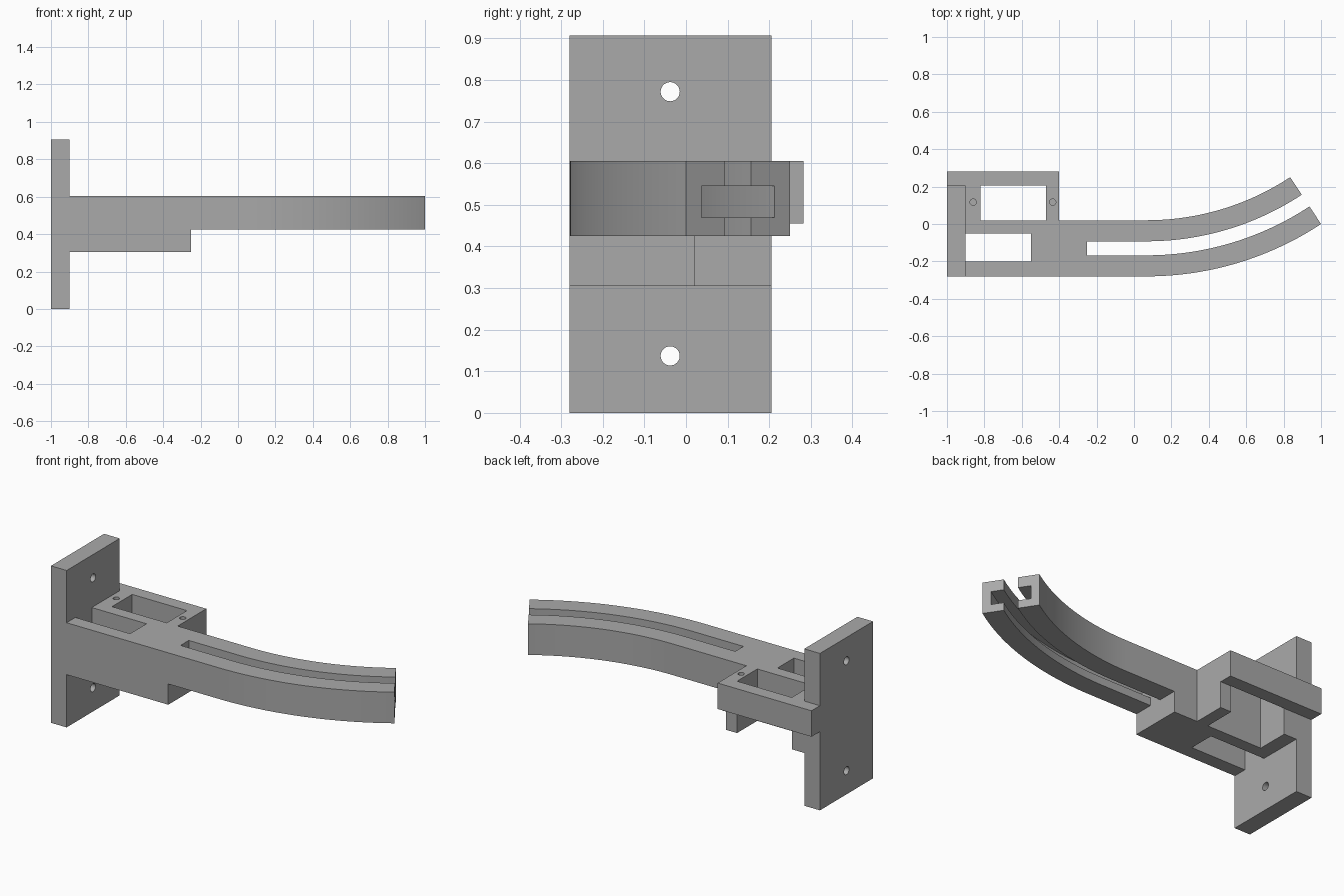
import bpy, bmesh, math
from mathutils import Matrix, Vector

if "Cube" in bpy.data.objects:
    bpy.data.objects.remove(bpy.data.objects["Cube"], do_unlink=True)

GREY = (0.4, 0.4, 0.4, 1.0)
grey = bpy.data.materials.new("plain grey")
grey.use_nodes = True
grey.diffuse_color = GREY
grey.node_tree.nodes["Principled BSDF"].inputs["Base Color"].default_value = GREY

# Shared levels and edges
TOP, ARM_LOW, BLOCK_LOW = 0.605, 0.425, 0.305
FRONT, WIDTH = -0.28, 0.30
BACK = FRONT + WIDTH
PLATE_BACK = 0.205


def finish(name, bm):
    bmesh.ops.recalc_face_normals(bm, faces=bm.faces)
    mesh = bpy.data.meshes.new(name)
    bm.to_mesh(mesh)
    bm.free()
    mesh.materials.append(grey)
    obj = bpy.data.objects.new(name, mesh)
    bpy.context.collection.objects.link(obj)
    return obj


def box(name, x, y, z):
    bm = bmesh.new()
    size = [b - a for a, b in (x, y, z)]
    mid = [(a + b) / 2 for a, b in (x, y, z)]
    bmesh.ops.create_cube(bm, size=1, matrix=Matrix.Translation(mid) @ Matrix.Diagonal(size + [1]))
    return finish(name, bm)


def rod(name, centre, radius, length, axis):
    bm = bmesh.new()
    turn = Matrix.Rotation(math.pi / 2, 4, 'Y') if axis == 'X' else Matrix()
    bmesh.ops.create_cone(bm, cap_ends=True, segments=32, radius1=radius, radius2=radius,
                          depth=length, matrix=Matrix.Translation(centre) @ turn)
    return finish(name, bm)


def activate(obj):
    bpy.ops.object.select_all(action='DESELECT')
    obj.select_set(True)
    bpy.context.view_layer.objects.active = obj


def cut(obj, cutter):
    mod = obj.modifiers.new("cut", 'BOOLEAN')
    mod.operation = 'DIFFERENCE'
    mod.solver = 'EXACT'
    mod.object = cutter
    activate(obj)
    bpy.ops.object.modifier_apply(modifier=mod.name)
    bpy.data.objects.remove(cutter, do_unlink=True)


# Wall plate with two screw holes
plate = box("wall_plate", (-1, -0.9), (FRONT, PLATE_BACK), (0, 0.907))
for z in (0.137, 0.772):
    cut(plate, rod("screw_cutter", (-0.95, -0.038, z), 0.023, 0.3, 'X'))

# Arm root block with a pocket right through it
block = box("arm_block", (-0.9, -0.25), (FRONT, BACK), (BLOCK_LOW, TOP))
cut(block, box("pocket_cutter", (-0.95, -0.55), (-0.2, -0.05), (0, 1)))

# Side bracket: two lugs with blind holes, joined by a bar
for name, x in (("inner_lug", (-0.9, -0.82)), ("outer_lug", (-0.47, -0.4))):
    lug = box(name, x, (BACK, PLATE_BACK), (BLOCK_LOW, TOP))
    cut(lug, rod("lug_cutter", (sum(x) / 2, 0.117, TOP), 0.017, 0.3, 'Z'))
box("bracket_bar", (-1, -0.4), (PLATE_BACK, 0.282), (0.455, TOP))

# Curved arm: two mirrored channel rails swept along a straight and an arc
BEND_X, RADIUS, SWEEP, STEPS = 0.067, 1.695, math.radians(33.4), 40
path = [(Vector((-0.25, FRONT)), 0.0)]
for i in range(STEPS + 1):
    a = SWEEP * i / STEPS
    path.append((Vector((BEND_X + RADIUS * math.sin(a), FRONT + RADIUS * (1 - math.cos(a)))), a))

LIP, WEB, CAV_LOW, CAV_TOP = 0.1125, 0.045, 0.47, 0.545
channel = [(0, ARM_LOW), (LIP, ARM_LOW), (LIP, CAV_LOW), (WEB, CAV_LOW),
           (WEB, CAV_TOP), (LIP, CAV_TOP), (LIP, TOP), (0, TOP)]


def sweep(name, profile):
    bm = bmesh.new()
    rings = []
    for p, a in path:
        side = Vector((-math.sin(a), math.cos(a)))
        rings.append([bm.verts.new((*(p + side * n), z)) for n, z in profile])
    count = len(profile)
    for r, s in zip(rings, rings[1:]):
        for i in range(count):
            j = (i + 1) % count
            bm.faces.new((r[i], r[j], s[j], s[i]))
    bm.faces.new(rings[0])
    bm.faces.new(rings[-1])
    rail = finish(name, bm)
    activate(rail)
    bpy.ops.object.shade_smooth_by_angle(angle=math.radians(30))


sweep("front_rail", channel)
sweep("back_rail", [(WIDTH - n, z) for n, z in channel])
